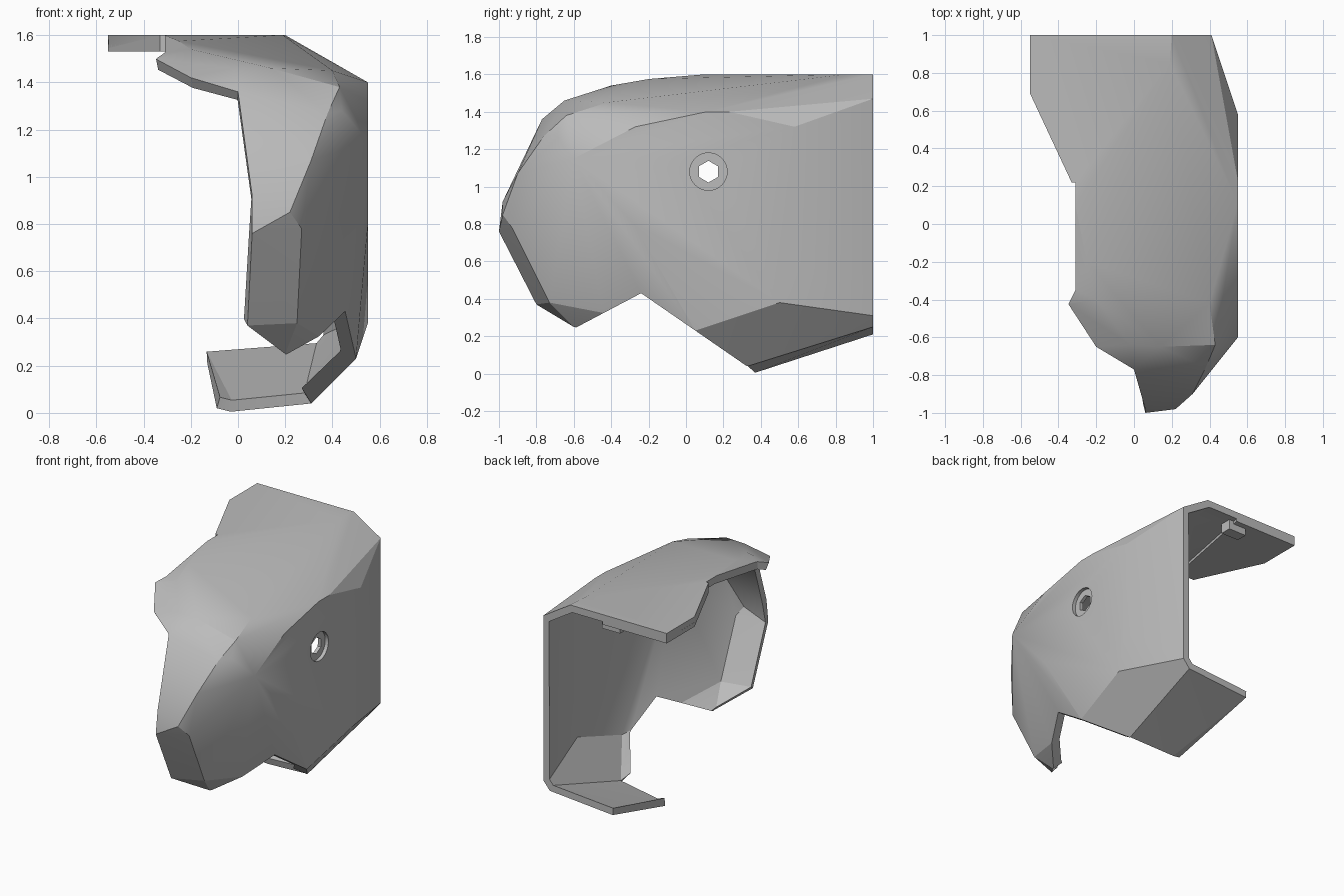
import bpy, bmesh, math
from mathutils import Vector, Matrix

cube = bpy.data.objects.get("Cube")
if cube:
    bpy.data.objects.remove(cube, do_unlink=True)

grey = bpy.data.materials.new("light grey")
grey.use_nodes = True
colour = (0.5, 0.5, 0.5, 1)
grey.diffuse_color = colour
grey.node_tree.nodes["Principled BSDF"].inputs["Base Color"].default_value = colour


def add_object(name, bm):
    mesh = bpy.data.meshes.new(name)
    bm.to_mesh(mesh)
    bm.free()
    mesh.materials.append(grey)
    obj = bpy.data.objects.new(name, mesh)
    bpy.context.collection.objects.link(obj)
    return obj


def apply_modifier(obj, kind, **settings):
    mod = obj.modifiers.new(kind.lower(), kind)
    for key, value in settings.items():
        setattr(mod, key, value)
    bpy.ops.object.select_all(action='DESELECT')
    bpy.context.view_layer.objects.active = obj
    obj.select_set(True)
    bpy.ops.object.modifier_apply(modifier=mod.name)


def prism(name, base, offset):
    """Closed prism from a flat outline pushed along an offset."""
    bm = bmesh.new()
    face = bm.faces.new([bm.verts.new(p) for p in base])
    side = bmesh.ops.extrude_face_region(bm, geom=[face])["geom"]
    moved = [v for v in side if isinstance(v, bmesh.types.BMVert)]
    bmesh.ops.translate(bm, verts=moved, vec=offset)
    bmesh.ops.recalc_face_normals(bm, faces=bm.faces)
    return add_object(name, bm)


def cut(target, cutter):
    apply_modifier(target, 'BOOLEAN', operation='DIFFERENCE', solver='EXACT', object=cutter)
    cutter.hide_render = True
    cutter.hide_set(True)


# Corners along the open borders of the shell
open_side = [(-.55, .69, 1.6), (-.35, -.42, 1.5), (-.2, -.65, 1.42), (0, -.77, 1.36),
             (.06, -.98, .92), (.06, -1, .76), (.04, -.8, .37), (.2, -.6, .25)]
back_edge = [(-.55, 1, 1.6), (.2, 1, 1.6), (.41, 1, 1.47), (.41, 1, .31),
             (.36, 1, .25), (-.13, 1, .21)]
floor_edge = [(-.09, .36, .02), (-.03, .37, .005), (.31, .33, .04)]

# Corners inside the shell surface
roof = [(-.31, .1, 1.6), (.19, .85, 1.6), (-.25, -.2, 1.575), (-.2, -.4, 1.54),
        (-.02, -.64, 1.46), (.14, -.65, 1.46), (.4, -.42, 1.45), (.43, -.64, 1.38)]
nose = [(.22, -.98, .85), (.27, -.93, .78), (.25, -.73, .38), (.31, -.9, 1.07),
        (.38, -.76, 1.27), (.44, -.7, 1.28)]
side = [(.55, -.6, 1.15), (.55, -.27, 1.32), (.55, .11, 1.4), (.55, .23, 1.4),
        (.55, .58, 1.32), (.55, .55, .65), (.55, -.28, .8), (.55, .5, .38), (.5, .05, .23)]

# Wrap the corners, then open the left side, back and underside gap
bm = bmesh.new()
rim = {bm.verts.new(p) for p in open_side + back_edge + floor_edge}
for point in roof + nose + side:
    bm.verts.new(point)
bmesh.ops.convex_hull(bm, input=list(bm.verts))
bmesh.ops.recalc_face_normals(bm, faces=bm.faces)


def is_opening(face):
    n = face.normal
    panel = n.z > .5 or (n.z < -.5 and n.y > 0)
    return n.y > .99 or (all(v in rim for v in face.verts) and not panel)


bm.normal_update()
bmesh.ops.delete(bm, geom=[f for f in bm.faces if is_opening(f)], context='FACES')
bmesh.ops.delete(bm, geom=[v for v in bm.verts if not v.link_faces], context='VERTS')
bmesh.ops.dissolve_limit(bm, angle_limit=.01, verts=bm.verts, edges=bm.edges)
shell = add_object("cowl_shell", bm)
apply_modifier(shell, 'SOLIDIFY', thickness=.05, offset=-1, use_even_offset=True)
for v in shell.data.vertices:
    if v.co.y > .93:
        v.co.y = 1

# Gap between the nose and the floor
gap = [(-.6, .24), (-.24, .43), (.34, .03), (.34, -.3), (-.6, -.3)]
cut(shell, prism("gap_cutter", [(-1, y, z) for y, z in gap], (2, 0, 0)))

# Stepped left edge of the roof
step = [(-.55, .69), (-.33, .22), (-.31, .22), (-.31, -.35), (-.35, -.43), (-.8, -.43), (-.8, .69)]
cut(shell, prism("roof_cutter", [(x, y, 1.3) for x, y in step], (0, 0, .5)))

# Screw hole with a round recess
for name, sides, radius, start in (("recess_cutter", 32, .1, .525), ("hole_cutter", 6, .058, .4)):
    ring = [2 * math.pi * i / sides + math.pi / 2 for i in range(sides)]
    outline = [(start, .12 + radius * math.cos(a), 1.08 + radius * math.sin(a)) for a in ring]
    cut(shell, prism(name, outline, (.3, 0, 0)))

# Thicker back left part of the roof, and a small clip beneath it
plate = [(-.55, 1), (-.55, .69), (-.33, .22), (-.2, .22), (-.05, 1)]
prism("roof_pad", [(x, y, 1.53) for x, y in plate], (0, 0, .03))
clip = [(-.16, .88), (-.02, .88), (-.02, .96), (-.16, .96)]
prism("roof_clip", [(x, y, 1.48) for x, y in clip], (0, 0, .08))

# Smooth the gentle facets and keep the creases
bpy.ops.object.select_all(action='DESELECT')
shell.select_set(True)
bpy.context.view_layer.objects.active = shell
bpy.ops.object.shade_smooth_by_angle(angle=math.radians(20))
